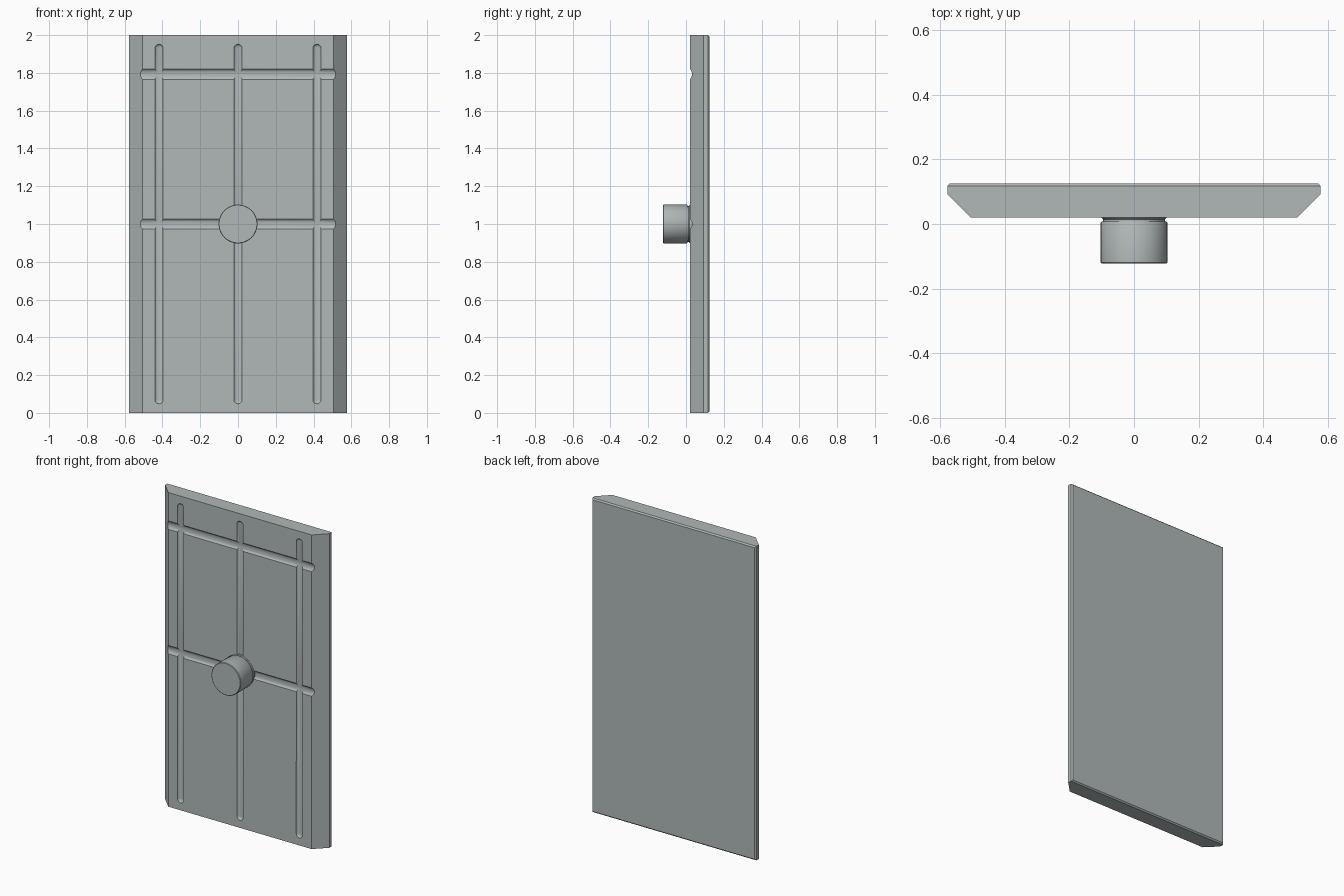
import bpy, bmesh, math
from mathutils import Matrix, Vector

if "Cube" in bpy.data.objects:
    bpy.data.objects.remove(bpy.data.objects["Cube"], do_unlink=True)

FRONT, BACK = 0.02, 0.125
HALF_WIDTH, HEIGHT = 0.578, 2.0

grey = bpy.data.materials.new("cool_grey")
grey.use_nodes = True
colour = (0.44, 0.48, 0.48, 1)
grey.diffuse_color = colour
grey.node_tree.nodes["Principled BSDF"].inputs["Base Color"].default_value = colour


def make_object(name, bm):
    bmesh.ops.recalc_face_normals(bm, faces=bm.faces[:])
    mesh = bpy.data.meshes.new(name)
    bm.to_mesh(mesh)
    bm.free()
    mesh.materials.append(grey)
    obj = bpy.data.objects.new(name, mesh)
    bpy.context.collection.objects.link(obj)
    return obj


def activate(obj):
    bpy.ops.object.select_all(action="DESELECT")
    obj.select_set(True)
    bpy.context.view_layer.objects.active = obj


def smooth(obj):
    activate(obj)
    bpy.ops.object.shade_smooth_by_angle(angle=math.radians(35))


def carve(target, cutter):
    cutter.hide_render = True
    activate(target)
    mod = target.modifiers.new("groove", "BOOLEAN")
    mod.operation = "DIFFERENCE"
    mod.solver = "EXACT"
    mod.object = cutter
    bpy.ops.object.modifier_apply(modifier=mod.name)
    bpy.data.objects.remove(cutter, do_unlink=True)


# Panel: chamfered side profile extruded upwards, with a small bevel round the back
half = [(0.505, FRONT), (HALF_WIDTH, 0.093), (HALF_WIDTH, BACK)]
outline = half + [(-x, y) for x, y in reversed(half)]
bm = bmesh.new()
base = bm.faces.new([bm.verts.new((x, y, 0)) for x, y in outline])
top = bmesh.ops.extrude_face_region(bm, geom=[base])["geom"]
bmesh.ops.translate(bm, vec=(0, 0, HEIGHT),
                    verts=[v for v in top if isinstance(v, bmesh.types.BMVert)])
bmesh.ops.recalc_face_normals(bm, faces=bm.faces[:])
back_edges = [e for e in bm.edges if all(v.co.y > BACK - 0.001 for v in e.verts)]
bmesh.ops.bevel(bm, geom=back_edges, offset=0.008, segments=1, affect="EDGES")
panel = make_object("door_panel", bm)

# Horizontal grooves: shallow round channels running out into the side chamfers
radius, depth = 0.036, 0.012
for z in (0.207, 1.0, 1.793):
    bm = bmesh.new()
    bmesh.ops.create_cone(bm, cap_ends=True, segments=48, radius1=radius,
                          radius2=radius, depth=1.3)
    bm.transform(Matrix.Translation((0, FRONT + depth - radius, z))
                 @ Matrix.Rotation(math.pi / 2, 4, "Y"))
    carve(panel, make_object("horizontal_cutter", bm))

# Vertical grooves: stretched capsules with rounded ends
for x in (-0.418, 0, 0.418):
    bm = bmesh.new()
    bmesh.ops.create_uvsphere(bm, u_segments=32, v_segments=16, radius=0.022)
    for v in bm.verts:
        v.co.y *= 0.6
        v.co.z += 0.93 if v.co.z > 0.0001 else -0.93
    bm.transform(Matrix.Translation((x, FRONT - 0.0013, 1.0)))
    carve(panel, make_object("vertical_cutter", bm))
smooth(panel)

# Knob: turned profile of radius and depth, with a narrow neck
profile = [(0, -0.122), (0.1, -0.122), (0.103, -0.119), (0.103, 0.004),
           (0.101, 0.007), (0.096, 0.008), (0.096, 0.014), (0.1, 0.018),
           (0.1, 0.03), (0, 0.03)]
bm = bmesh.new()
verts = [bm.verts.new((r, y, 1.0)) for r, y in profile]
edges = [bm.edges.new(pair) for pair in zip(verts, verts[1:])]
bmesh.ops.spin(bm, geom=verts + edges, cent=Vector((0, 0, 1)), axis=(0, 1, 0),
               angle=math.tau, steps=64)
bmesh.ops.remove_doubles(bm, verts=bm.verts[:], dist=0.0002)
smooth(make_object("knob", bm))
